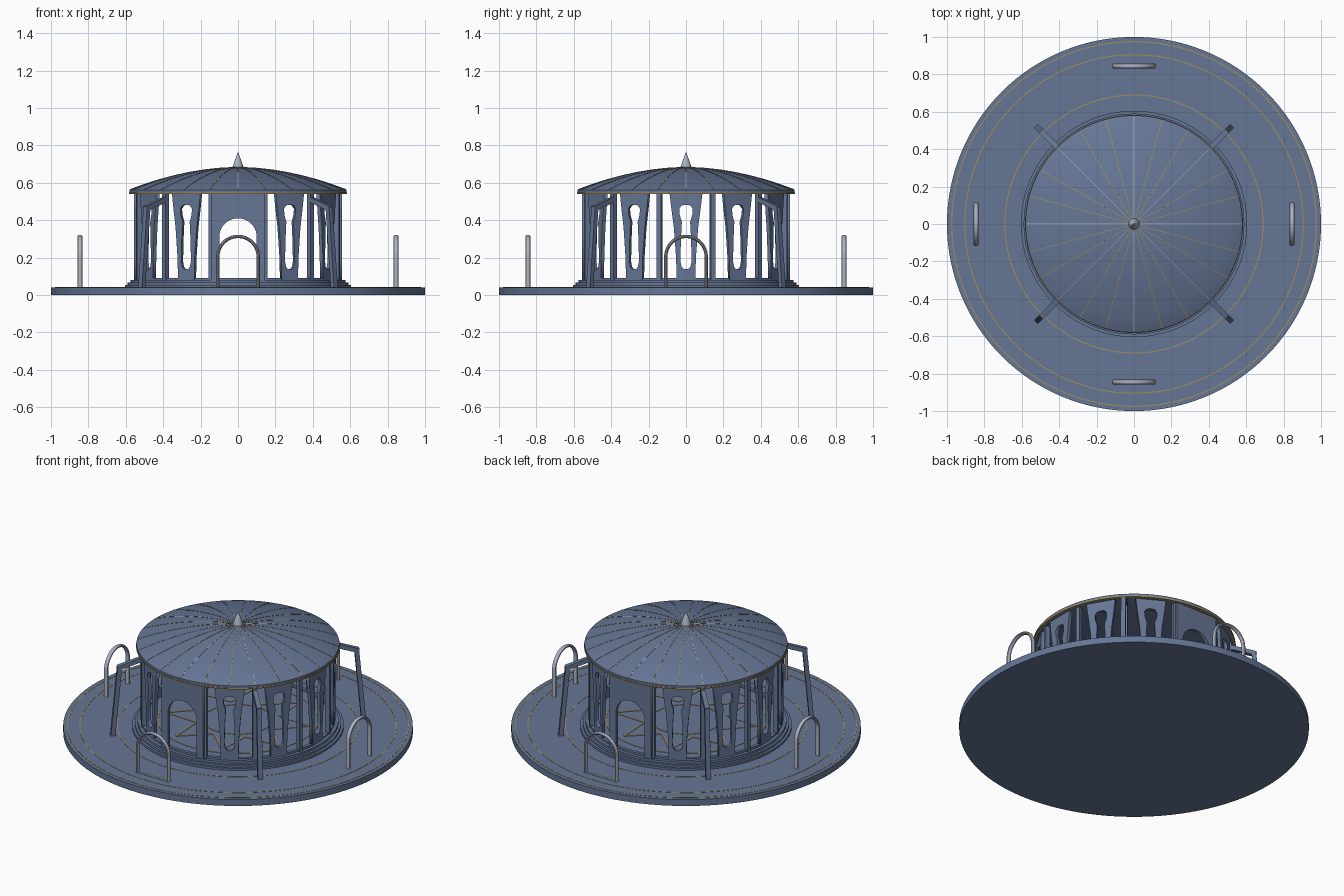
import bpy, bmesh, math
from mathutils import Vector, Matrix

if "Cube" in bpy.data.objects:
    bpy.data.objects.remove(bpy.data.objects["Cube"])

TAU = 2 * math.pi
smooth = []


def material(name, rgb):
    m = bpy.data.materials.new(name)
    m.diffuse_color = (*rgb, 1)
    m.use_nodes = True
    m.node_tree.nodes["Principled BSDF"].inputs["Base Color"].default_value = m.diffuse_color
    return m


BLUE = material("slate blue", (0.13, 0.18, 0.30))
STEEL = material("pale steel", (0.42, 0.45, 0.55))
GOLD = material("dull gold", (0.40, 0.28, 0.09))


def add_object(name, mesh, mat, matrix=Matrix()):
    ob = bpy.data.objects.new(name, mesh)
    bpy.context.scene.collection.objects.link(ob)
    if not mesh.materials:
        mesh.materials.append(mat)
    ob.matrix_world = matrix
    return ob


def finish(name, bm, mat, rounded=False):
    bmesh.ops.recalc_face_normals(bm, faces=bm.faces)
    mesh = bpy.data.meshes.new(name)
    bm.to_mesh(mesh)
    bm.free()
    ob = add_object(name, mesh, mat)
    if rounded:
        smooth.append(ob)
    return ob


def skin(bm, rows, close_rows=False):
    """Join rows of points, each row a closed loop."""
    rows = [[bm.verts.new(p) for p in row] for row in rows]
    pairs = list(zip(rows, rows[1:] + rows[:1])) if close_rows else list(zip(rows, rows[1:]))
    for a, b in pairs:
        n = len(a)
        for i in range(n):
            j = (i + 1) % n
            bm.faces.new((a[i], a[j], b[j], b[i]))
    if not close_rows:
        bm.faces.new(rows[0])
        bm.faces.new(rows[-1])


def lathe(name, profile, mat, closed=False, n=96):
    bm = bmesh.new()
    skin(bm, [[(r * math.cos(TAU * i / n), r * math.sin(TAU * i / n), z) for i in range(n)]
              for r, z in profile], closed)
    return finish(name, bm, mat, True)


def ring(name, r, width, z0, z1, mat):
    a, b = r - width / 2, r + width / 2
    return lathe(name, [(a, z0), (b, z0), (b, z1), (a, z1)], mat, True)


def beam(bm, p, q, w, h):
    """Box from p to q, w wide sideways and h deep."""
    p, q = Vector(p), Vector(q)
    d = (q - p).normalized()
    ref = Vector((0, 0, 1))
    if abs(d.z) > 0.9:
        ref = Vector((p.x, p.y, 0)).normalized()
    side = d.cross(ref).normalized()
    up = side.cross(d)
    skin(bm, [[c + side * sx * w / 2 + up * sy * h / 2
               for sx, sy in ((-1, -1), (1, -1), (1, 1), (-1, 1))] for c in (p, q)])


def panel_mesh(name, loops, depth):
    """Filled flat outline with holes, given thickness."""
    cu = bpy.data.curves.new(name, 'CURVE')
    cu.dimensions, cu.fill_mode, cu.extrude = '2D', 'BOTH', depth / 2
    for loop in loops:
        sp = cu.splines.new('POLY')
        sp.points.add(len(loop) - 1)
        for pt, (x, y) in zip(sp.points, loop):
            pt.co = (x, y, 0, 1)
        sp.use_cyclic_u = True
    tmp = bpy.data.objects.new(name, cu)
    bpy.context.scene.collection.objects.link(tmp)
    bpy.context.view_layer.update()
    mesh = bpy.data.meshes.new_from_object(tmp.evaluated_get(bpy.context.evaluated_depsgraph_get()))
    mesh.materials.clear()
    bpy.data.objects.remove(tmp)
    return mesh


def mirrored(half):
    return half + [(-x, y) for x, y in reversed(half)]


def polar(r, deg, z):
    a = math.radians(deg)
    return Vector((r * math.sin(a), -r * math.cos(a), z))


# Round plaza, steps and inlaid rings
lathe("plaza", [(1, 0), (1, 0.04)], BLUE, n=128)
lathe("steps", [(0.605, 0.035), (0.605, 0.053), (0.59, 0.053), (0.59, 0.066),
                (0.575, 0.066), (0.575, 0.08)], BLUE)
for r in (0.975, 0.905, 0.69):
    ring("plaza_inlay", r, 0.005, 0.038, 0.0415, GOLD)
ring("bottom_rail", 0.545, 0.02, 0.078, 0.092, BLUE)

# Star inlay in the floor
bm = bmesh.new()
for k in range(16):
    p = [polar(0.42 if i % 2 else 0.24, i * 22.5, 0.081) for i in (k, k + 1)]
    beam(bm, p[0], p[1], 0.008, 0.004)
finish("floor_star", bm, GOLD)
for r in (0.2, 0.46):
    ring("floor_inlay", r, 0.006, 0.079, 0.0825, GOLD)

# Wall panels: doors front and back, vase-shaped windows elsewhere
outer = mirrored([(0.05, 0.08), (0.053, 0.2), (0.065, 0.36), (0.078, 0.46), (0.088, 0.545)])
hole = mirrored([(0.014, 0.14), (0.024, 0.152), (0.03, 0.18), (0.027, 0.3), (0.022, 0.39),
                 (0.034, 0.43), (0.036, 0.46), (0.026, 0.476), (0.012, 0.482)])
window = panel_mesh("window_panel", [outer, hole], 0.02)
arch = [(0.1 * math.cos(math.pi * i / 20), 0.31 + 0.1 * math.sin(math.pi * i / 20)) for i in range(21)]
door = panel_mesh("door_panel", [[(0.145, 0.08), (0.145, 0.545), (-0.145, 0.545), (-0.145, 0.08),
                                  (-0.1, 0.08)] + arch[::-1] + [(0.1, 0.08)]], 0.02)
for k in range(12):
    is_door = k % 6 == 0
    m = (Matrix.Rotation(TAU * k / 12, 4, 'Z') @ Matrix.Translation((0, -0.545, 0))
         @ Matrix.Rotation(math.pi / 2, 4, 'X'))
    add_object("door_panel" if is_door else "window_panel", door if is_door else window, BLUE, m)

# Posts between the bays
bm = bmesh.new()
for k in range(12):
    a = 15 + 30 * k
    beam(bm, polar(0.548, a, 0.078), polar(0.548, a, 0.548), 0.024, 0.026)
finish("wall_posts", bm, BLUE)


# Shallow domed roof with rim, ribs and finial
def dome_z(r):
    return 0.565 + 0.118 * (1 - (r / 0.575) ** 1.9)


lathe("roof", [(0.565, 0.542), (0.58, 0.548), (0.58, 0.562)]
      + [(r, dome_z(r)) for r in (0.575, 0.5, 0.42, 0.34, 0.26, 0.18, 0.1, 0.02)], BLUE)
ring("roof_trim", 0.577, 0.012, 0.541, 0.549, GOLD)
radii = (0.575, 0.5, 0.42, 0.34, 0.26, 0.18, 0.1, 0.03)
for name, mat, angles in (
        ("main_ribs", STEEL, range(0, 360, 45)),
        ("fine_ribs", GOLD, [a for a in range(0, 360, 15) if a % 45])):
    bm = bmesh.new()
    for a in angles:
        for r0, r1 in zip(radii, radii[1:]):
            beam(bm, polar(r0, a, dome_z(r0)), polar(r1, a, dome_z(r1)), 0.003, 0.003)
    finish(name, bm, mat)
lathe("finial", [(0.03, 0.675), (0.028, 0.69), (0.015, 0.725), (0.002, 0.762)], STEEL, n=24)

# Four diagonal buttresses: sloping arm and leaning leg
bm = bmesh.new()
for a in (45, 135, 225, 315):
    beam(bm, polar(0.54, a, 0.515), polar(0.7, a, 0.462), 0.028, 0.026)
    beam(bm, polar(0.688, a, 0.474), polar(0.728, a, 0.038), 0.028, 0.026)
finish("buttresses", bm, BLUE)

# Four free-standing hoops with oval section
path = [(0.108, 0.035, 0.0)] + [(0.108 * math.cos(t), 0.205 + 0.108 * math.sin(t), t)
                                for t in [math.pi * i / 24 for i in range(25)]]
path.append((-0.108, 0.035, math.pi))
for k in range(4):
    bm = bmesh.new()
    skin(bm, [[(x + 0.009 * math.cos(u) * math.cos(t), -0.845 + 0.0135 * math.sin(u),
                z + 0.009 * math.cos(u) * math.sin(t)) for u in [TAU * i / 12 for i in range(12)]]
              for x, z, t in path])
    bm.transform(Matrix.Rotation(k * TAU / 4, 4, 'Z'))
    finish("hoop", bm, STEEL, True)

# Thresholds below the entrance hoops
for y in (-0.845, 0.845):
    bm = bmesh.new()
    beam(bm, (-0.1, y, 0.042), (0.1, y, 0.042), 0.014, 0.006)
    finish("threshold", bm, STEEL)

# Smooth the round parts, keeping sharp edges
bpy.ops.object.select_all(action='DESELECT')
for ob in smooth:
    ob.select_set(True)
bpy.context.view_layer.objects.active = smooth[0]
bpy.ops.object.shade_smooth_by_angle(angle=math.radians(30))
